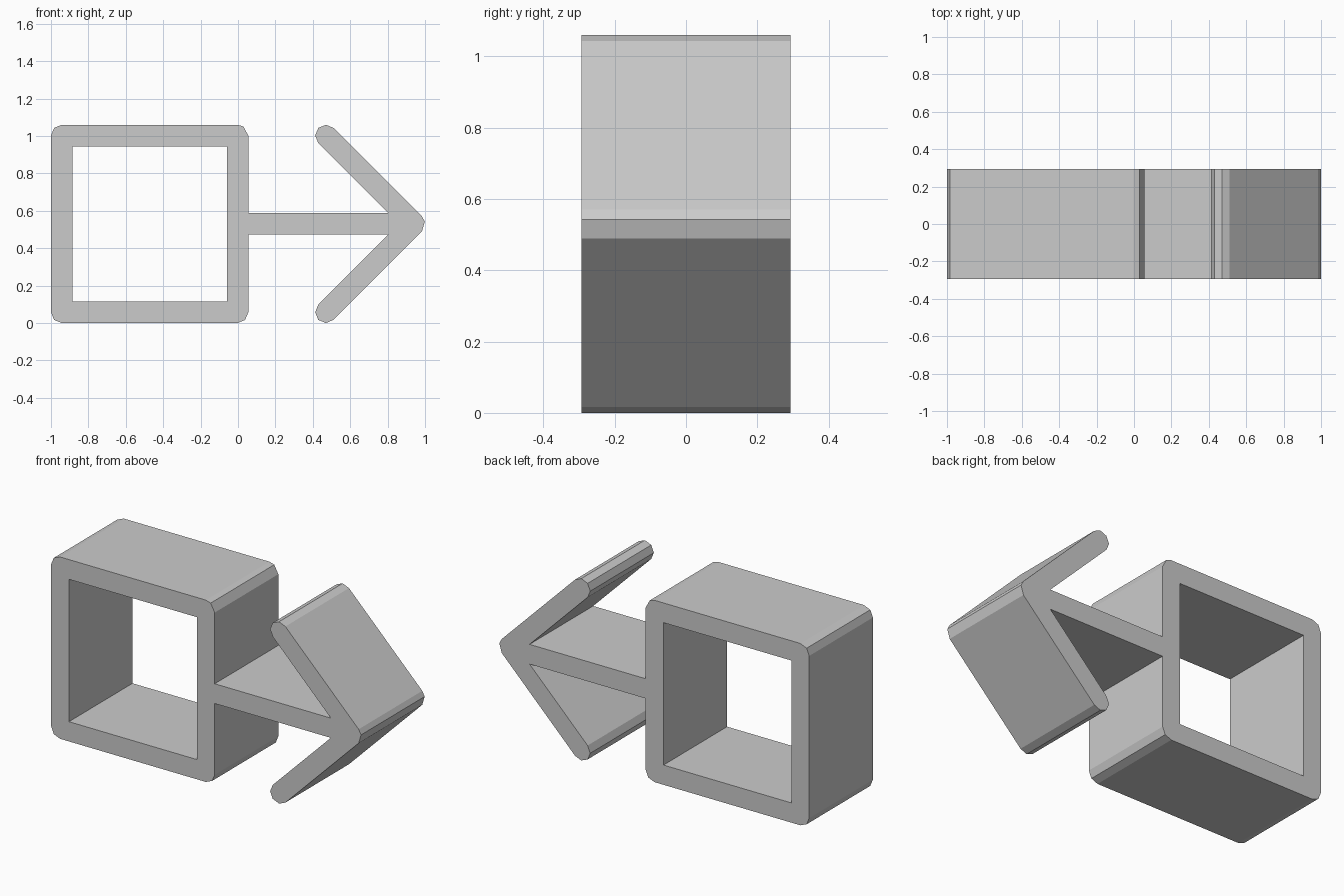
import bpy
from math import sin, cos, radians

cube = bpy.data.objects.get("Cube")
if cube:
    bpy.data.objects.remove(cube)

R = 0.0575          # half the stroke width
DEPTH = 0.293       # half the thickness
LOW, HIGH = R, 1.0025
MID = (LOW + HIGH) / 2
LEFT, RIGHT = -1 + R, -0.0025
TIP, BARB = 1 - R, 0.47

grey = bpy.data.materials.new("light_grey")
grey.use_nodes = True
grey.diffuse_color = (0.6, 0.6, 0.6, 1)
grey.node_tree.nodes["Principled BSDF"].inputs["Base Color"].default_value = (0.6, 0.6, 0.6, 1)


def arc(x, z, angles):
    """Faceted rounded corner or cap around a stroke end."""
    return [(x + R * cos(radians(a)), z + R * sin(radians(a))) for a in angles]


def slab(name, outlines):
    """Extrude closed outlines in the XZ plane; inner outlines become holes."""
    curve = bpy.data.curves.new(name, "CURVE")
    curve.dimensions = "2D"
    curve.fill_mode = "BOTH"
    curve.extrude = DEPTH
    for points in outlines:
        spline = curve.splines.new("POLY")
        spline.points.add(len(points) - 1)
        for p, (x, z) in zip(spline.points, points):
            p.co = (x, z, 0, 1)
        spline.use_cyclic_u = True
    curve.materials.append(grey)
    obj = bpy.data.objects.new(name, curve)
    bpy.context.collection.objects.link(obj)
    obj.rotation_euler.x = radians(90)
    bpy.ops.object.select_all(action="DESELECT")
    obj.select_set(True)
    bpy.context.view_layer.objects.active = obj
    bpy.ops.object.convert(target="MESH")
    bpy.ops.object.transform_apply(location=False, rotation=True, scale=False)
    bpy.ops.object.shade_flat()
    return obj


# Square frame: rounded outside corners, sharp opening
outer = (arc(RIGHT, HIGH, (0, 57, 90)) + arc(LEFT, HIGH, (90, 135, 180))
         + arc(LEFT, LOW, (180, 225, 270)) + arc(RIGHT, LOW, (270, 315, 360)))
inner = [(x, z) for x, z in ((LEFT + R, LOW + R), (RIGHT - R, LOW + R),
                             (RIGHT - R, HIGH - R), (LEFT + R, HIGH - R))]
slab("square_frame", [outer, inner])

# Arrow: shaft meeting the frame, two barbs with rounded ends
notch = TIP - R - R * 2 ** 0.5
arrow = ([(RIGHT + R, MID - R), (notch, MID - R)]
         + arc(BARB, LOW, (135, 180, 225, 270, 315))
         + arc(TIP, MID, (-45, 12, 45))
         + arc(BARB, HIGH, (45, 90, 135, 180, 225))
         + [(notch, MID + R), (RIGHT + R, MID + R)])
slab("arrow", [arrow])
